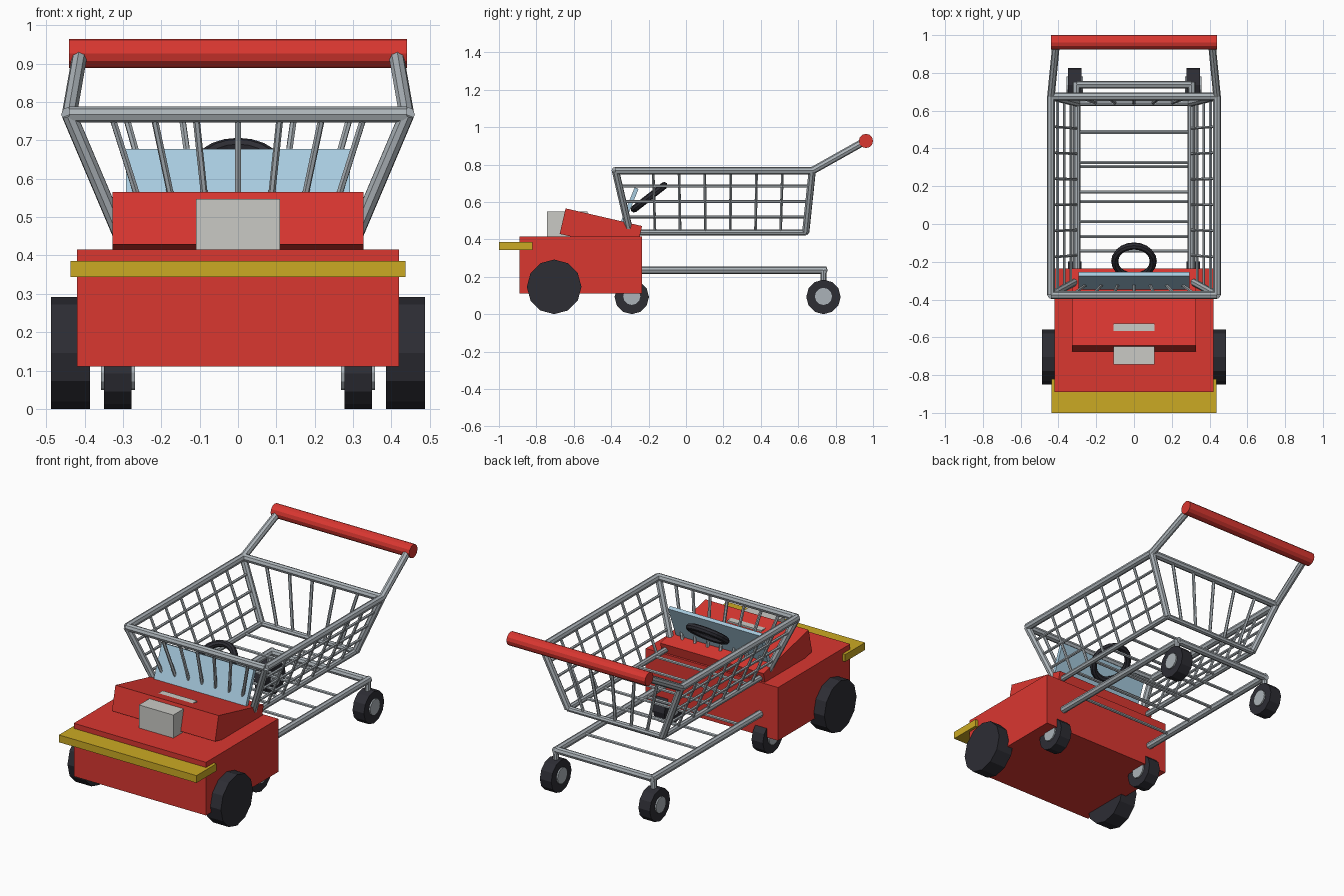
import bpy, bmesh, math
from mathutils import Vector, Matrix

if "Cube" in bpy.data.objects:
    bpy.data.objects.remove(bpy.data.objects["Cube"], do_unlink=True)


def material(name, *rgb):
    m = bpy.data.materials.new(name)
    m.use_nodes = True
    m.diffuse_color = (*rgb, 1)
    m.node_tree.nodes["Principled BSDF"].inputs["Base Color"].default_value = (*rgb, 1)
    return m


RED = material("red paint", 0.70, 0.038, 0.03)
STEEL = material("steel grey", 0.41, 0.45, 0.48)
DARK = material("dark rubber", 0.026, 0.026, 0.034)
YELLOW = material("yellow paint", 0.60, 0.40, 0.017)
PALE = material("pale grey", 0.59, 0.59, 0.56)
BLUE = material("window blue", 0.39, 0.60, 0.74)


def finish(name, bm, mat):
    mesh = bpy.data.meshes.new(name)
    bm.to_mesh(mesh)
    bm.free()
    mesh.materials.append(mat)
    obj = bpy.data.objects.new(name, mesh)
    bpy.context.collection.objects.link(obj)
    return obj


def box(name, mat, center, size, tilt=0):
    bm = bmesh.new()
    bmesh.ops.create_cube(bm, size=1, matrix=Matrix.Diagonal((*size, 1)))
    obj = finish(name, bm, mat)
    obj.location = center
    obj.rotation_euler.x = math.radians(tilt)
    return obj


def rods(name, mat, segments, radius, sides=8):
    """One mesh of straight round bars, each running between two points."""
    bm = bmesh.new()
    for a, b in segments:
        a, b = Vector(a), Vector(b)
        turn = (b - a).to_track_quat("Z", "Y").to_matrix().to_4x4()
        bmesh.ops.create_cone(bm, cap_ends=True, segments=sides, radius1=radius,
                              radius2=radius, depth=(b - a).length,
                              matrix=Matrix.Translation((a + b) / 2) @ turn)
    return finish(name, bm, mat)


def loop(points):
    return list(zip(points, points[1:] + points[:1]))


def rectangle(x, y0, y1, z):
    return [Vector(p) for p in ((-x, y0, z), (x, y0, z), (x, y1, z), (-x, y1, z))]


# Car front: body, tilted bonnet, grille block, bumper, windscreen
box("car_body", RED, (0, -0.562, 0.263), (0.84, 0.655, 0.305))
box("bonnet", RED, (0, -0.455, 0.45), (0.655, 0.42, 0.14), -13)
box("grille_block", PALE, (0, -0.635, 0.48), (0.218, 0.215, 0.135))
box("bumper", YELLOW, (0, -0.91, 0.365), (0.874, 0.18, 0.042))
box("windscreen", BLUE, (0, -0.31, 0.56), (0.585, 0.022, 0.245), -22)

# Steering wheel
bpy.ops.mesh.primitive_torus_add(major_segments=20, minor_segments=8, major_radius=0.102,
                                 minor_radius=0.019, location=(0, -0.197, 0.625),
                                 rotation=(math.radians(38), 0, 0))
steering = bpy.context.object
steering.name = "steering_wheel"
steering.data.materials.append(DARK)

# Wheels, hubs and caster stems
for side, s in (("right", -1), ("left", 1)):
    rods(f"car_wheel_{side}", DARK, [((s * 0.386, -0.705, 0.146), (s * 0.487, -0.705, 0.146))],
         0.146, 12)
    for end, y in (("front", -0.29), ("rear", 0.735)):
        tag = f"{end}_{side}"
        rods(f"caster_wheel_{tag}", DARK, [((s * 0.277, y, 0.092), (s * 0.349, y, 0.092))],
             0.092, 12)
        rods(f"caster_hub_{tag}", STEEL, [((s * 0.269, y, 0.095), (s * 0.357, y, 0.095))],
             0.046, 12)
        rods(f"caster_stem_{tag}", STEEL, [((s * 0.31, y, 0.1), (s * 0.31, y, 0.235))], 0.016)

# Lower frame
rods("lower_frame", STEEL,
     [((s * 0.305, -0.3, 0.235), (s * 0.305, 0.752, 0.235)) for s in (-1, 1)]
     + [((-0.305, 0.738, 0.235), (0.305, 0.738, 0.235))], 0.02)
rods("lower_slats", STEEL,
     [((-0.3, y, 0.235), (0.3, y, 0.235)) for y in (-0.065, 0.12, 0.305, 0.49)], 0.009, 6)

# Basket frame: top rim, bottom rim, corner posts
top = rectangle(0.44, -0.377, 0.675, 0.767)
bottom = rectangle(0.3, -0.3, 0.64, 0.437)
rods("basket_rim", STEEL, loop(top), 0.021)
rods("basket_base", STEEL, loop(bottom), 0.016)
rods("basket_posts", STEEL, list(zip(bottom, top)), 0.02)


def wall_bars(i, j, count):
    """Upright bars spread evenly along the wall between two corners."""
    return [(bottom[i].lerp(bottom[j], k / count), top[i].lerp(top[j], k / count))
            for k in range(1, count)]


# Basket wires
rods("front_wires", STEEL, wall_bars(0, 1, 8), 0.009, 6)
rods("rear_wires", STEEL, wall_bars(3, 2, 6), 0.009, 6)
uprights, lengthwise = [], []
for s in (-1, 1):
    for k in range(1, 7):
        y = -0.3 + 0.94 * k / 7
        uprights.append(((s * 0.3, y, 0.437), (s * 0.44, y + 0.03 * (y - 0.17), 0.767)))
    front, rear = (1, 2) if s > 0 else (0, 3)
    for k in (1, 2, 3):
        lengthwise.append((bottom[front].lerp(top[front], k / 4),
                           bottom[rear].lerp(top[rear], k / 4)))
rods("side_uprights", STEEL, uprights, 0.008, 6)
rods("side_wires", STEEL, lengthwise, 0.008, 6)
rods("floor_wires", STEEL,
     [(bottom[0].lerp(bottom[3], k / 6), bottom[1].lerp(bottom[2], k / 6))
      for k in range(1, 6)], 0.009, 6)

# Push handle
rods("handle_arms", STEEL,
     [((s * 0.44, 0.672, 0.765), (s * 0.412, 0.957, 0.925)) for s in (-1, 1)], 0.02)
rods("push_handle", RED, [((-0.44, 0.962, 0.926), (0.44, 0.962, 0.926))], 0.038, 12)
